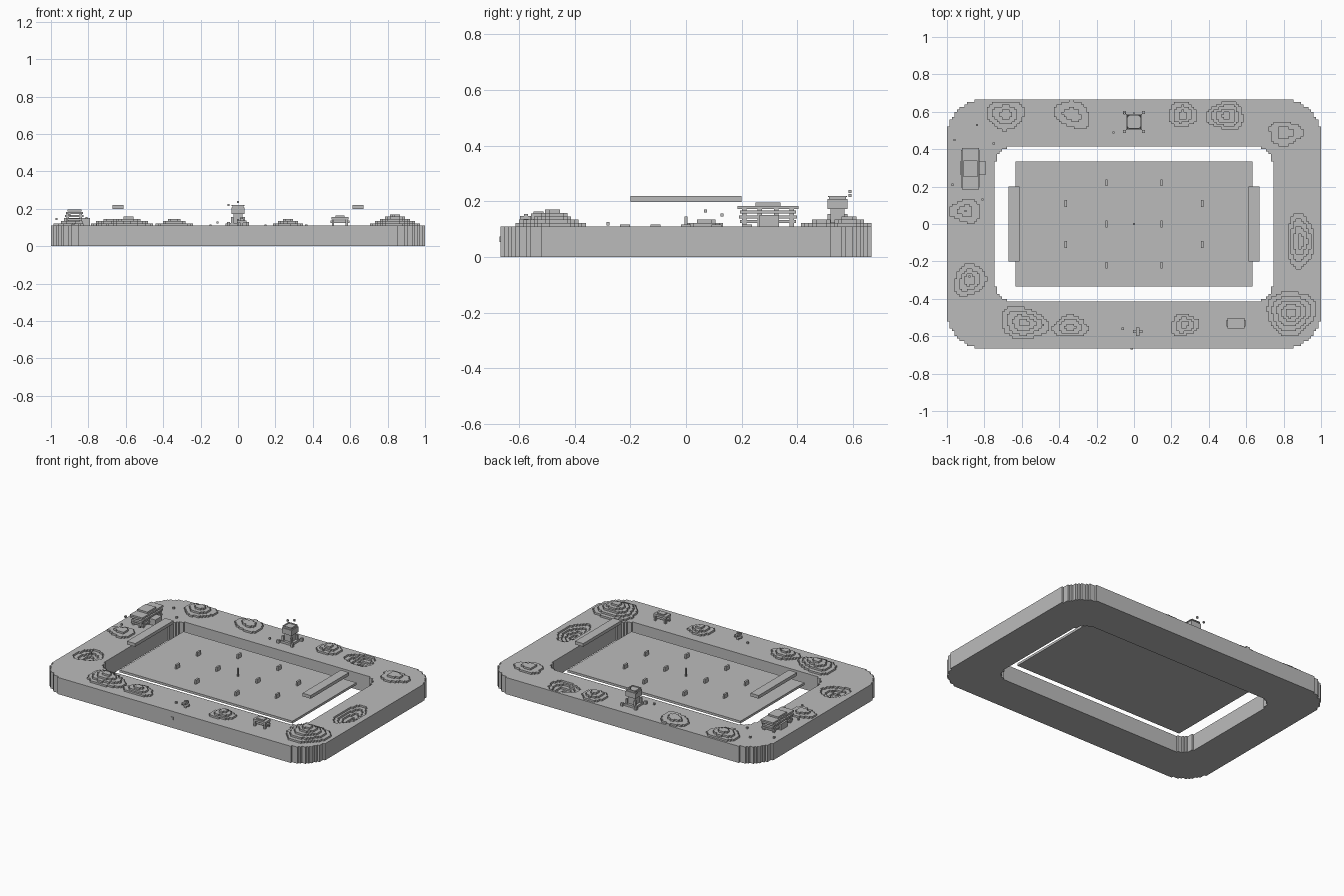
import bpy, bmesh, math
from mathutils import Matrix

old = bpy.data.objects.get("Cube")
if old:
    bpy.data.objects.remove(old)

V = 2 / 150          # grid cell
LAYER = 0.012        # terrace height
TOP = 0.11           # height of the plateau

stone = bpy.data.materials.new("plain_grey")
stone.use_nodes = True
GREY = (0.5, 0.5, 0.5, 1)
stone.diffuse_color = GREY
stone.node_tree.nodes["Principled BSDF"].inputs["Base Color"].default_value = GREY


def finish(name, bm):
    bmesh.ops.remove_doubles(bm, verts=bm.verts, dist=1e-5)
    mesh = bpy.data.meshes.new(name)
    bm.to_mesh(mesh)
    bm.free()
    mesh.materials.append(stone)
    obj = bpy.data.objects.new(name, mesh)
    bpy.context.collection.objects.link(obj)
    return obj


def boxes(name, items):
    """Join boxes given as (cx, cy, z0, width, depth, height)."""
    bm = bmesh.new()
    for x, y, z, w, d, h in items:
        m = Matrix.Translation((x, y, z + h / 2)) @ Matrix.Diagonal((w, d, h, 1))
        bmesh.ops.create_cube(bm, size=1, matrix=m)
    return finish(name, bm)


def stepped_solid(name, heights, base):
    """Blocky solid from a {cell: top height} map."""
    bm = bmesh.new()

    def quad(*pts):
        bm.faces.new([bm.verts.new(p) for p in pts])

    for (i, j), h in heights.items():
        x0, y0 = (i - 75) * V, (j - 50) * V
        x1, y1 = x0 + V, y0 + V
        quad((x0, y0, h), (x1, y0, h), (x1, y1, h), (x0, y1, h))
        quad((x0, y1, base), (x1, y1, base), (x1, y0, base), (x0, y0, base))
        sides = (((1, 0), (x1, y0), (x1, y1)), ((-1, 0), (x0, y1), (x0, y0)),
                 ((0, 1), (x1, y1), (x0, y1)), ((0, -1), (x0, y0), (x1, y0)))
        for (di, dj), a, b in sides:
            low = heights.get((i + di, j + dj), base)
            if low < h:
                quad((*a, low), (*b, low), (*b, h), (*a, h))
    return finish(name, bm)


def in_round_rect(x, y, hx, hy, r):
    dx, dy = max(abs(x) - hx + r, 0), max(abs(y) - hy + r, 0)
    return math.hypot(dx, dy) <= r and abs(x) < hx and abs(y) < hy


def blob(x, y, cx, cy, rx, ry, tilt, n, wobble):
    """Terrace number of a wavy ellipse at a point, zero outside it."""
    c, s = math.cos(tilt), math.sin(tilt)
    u = ((x - cx) * c + (y - cy) * s) / rx
    v = ((y - cy) * c - (x - cx) * s) / ry
    a = math.atan2(v, u)
    d = math.hypot(u, v) / (1 + wobble * math.sin(3 * a + cx * 9))
    return math.ceil((1 - d) * n) if d < 1 else 0


cells = [(i, j, (i - 74.5) * V, (j - 49.5) * V) for i in range(150) for j in range(100)]

# Plateau ring with sunken terraced pits
pits = [
    (0.49, 0.58, 0.10, 0.075, 0.0, 4, 0.10),
    (-0.88, -0.30, 0.09, 0.075, 0.8, 3, 0.10),
    (0.89, -0.09, 0.07, 0.145, 0.0, 4, 0.08),
]
ring = {}
for i, j, x, y in cells:
    if in_round_rect(x, y, 1, 0.667, 0.2) and not in_round_rect(x, y, 0.745, 0.42, 0.115):
        ring[i, j] = TOP - LAYER * max(blob(x, y, *p) for p in pits)
stepped_solid("plateau_ring", ring, 0)

# Terraced hills standing on the plateau
hills = {
    "back_hill_right": (-0.69, 0.585, 0.10, 0.08, 0.0, 3, 0.08),
    "back_rise": (-0.33, 0.585, 0.10, 0.07, -0.4, 2, 0.08),
    "back_hill_left": (0.26, 0.585, 0.075, 0.07, 0.0, 3, 0.06),
    "corner_rise": (0.81, 0.485, 0.09, 0.065, 0.0, 2, 0.10),
    "side_hill": (-0.90, 0.07, 0.08, 0.065, 0.0, 2, 0.12),
    "corner_hill": (0.84, -0.475, 0.13, 0.12, 0.3, 5, 0.07),
    "front_long_hill": (-0.59, -0.53, 0.13, 0.085, -0.2, 4, 0.08),
    "front_low_hill": (-0.34, -0.55, 0.095, 0.06, 0.0, 3, 0.08),
    "front_small_hill": (0.27, -0.54, 0.075, 0.06, 0.2, 3, 0.08),
}
for name, shape in hills.items():
    tops = {}
    for i, j, x, y in cells:
        n = blob(x, y, *shape)
        if n:
            tops[i, j] = TOP + LAYER * n
    stepped_solid(name, tops, TOP - 0.002)

# Arena floor with its pegs
boxes("arena_floor", [(0, 0, 0.075, 1.265, 0.667, 0.015)])
pegs = [(sx * 0.147, y, 0.09, 0.012, 0.036, 0.027) for sx in (-1, 1) for y in (-0.22, 0, 0.22)]
pegs += [(sx * 0.365, sy * 0.11, 0.09, 0.012, 0.036, 0.027) for sx in (-1, 1) for sy in (-1, 1)]
boxes("floor_pegs", pegs)
boxes("centre_post", [(0, 0, 0.09, 0.009, 0.009, 0.055)])

# Hovering side slabs
for name, s in (("left_slab", 1), ("right_slab", -1)):
    boxes(name, [(s * 0.642, 0, 0.198, 0.06, 0.4, 0.021)])

# Timber lodge on the right side
lodge = [(-0.875, 0.295, z, w, d, 0.011) for z, w, d in
         ((0.122, 0.09, 0.20), (0.138, 0.08, 0.21), (0.156, 0.10, 0.20), (0.172, 0.09, 0.22))]
lodge += [(-0.875, 0.295, 0.184, 0.075, 0.09, 0.011), (-0.86, 0.30, 0.11, 0.14, 0.07, 0.04)]
lodge += [(-0.875 + sx * 0.035, 0.295 + dy, TOP, 0.014, 0.016, 0.066)
          for sx in (-1, 1) for dy in (-0.085, -0.03, 0.03, 0.085)]
boxes("lodge", lodge)

# Watchtower at the back
TY = 0.545
tower = [(0, TY, TOP, 0.085, 0.085, 0.014), (0, TY, TOP, 0.05, 0.05, 0.07),
         (0, TY, 0.172, 0.072, 0.072, 0.036), (0, TY, 0.208, 0.06, 0.06, 0.008)]
for sx in (-1, 1):
    for sy in (-1, 1):
        tower.append((sx * 0.05, TY + sy * 0.05, TOP, 0.016, 0.016, 0.02))
        tower.append((sx * 0.03, TY + sy * 0.03, TOP, 0.013, 0.013, 0.045))
    tower.append((sx * 0.03, TY, 0.215, 0.008, 0.06, 0.005))
    tower.append((0, TY + sx * 0.03, 0.215, 0.06, 0.008, 0.005))
boxes("watchtower", tower)

# Small table at the front
table = [(0.545, -0.53, 0.143, 0.09, 0.055, 0.013), (0.545, -0.53, 0.125, 0.10, 0.035, 0.012),
         (0.545, -0.53, 0.155, 0.05, 0.035, 0.008)]
table += [(0.545 + sx * 0.037, -0.53 + sy * 0.02, TOP, 0.013, 0.013, 0.034)
          for sx in (-1, 1) for sy in (-1, 1)]
boxes("front_table", table)

# Small shrub at the front
boxes("front_shrub", [(0.02, -0.575, TOP, 0.014, 0.014, 0.045),
                      (0.02, -0.575, 0.123, 0.05, 0.018, 0.013),
                      (0.02, -0.575, 0.135, 0.02, 0.045, 0.013)])

# Loose pebbles and floating sparks
spots = [(-0.84, 0.53, TOP), (-0.96, 0.45, TOP), (-0.75, 0.43, TOP), (-0.97, 0.21, 0.14),
         (-0.81, 0.13, 0.145), (-0.9, 0.07, 0.16), (-0.11, 0.49, 0.12), (-0.06, -0.56, TOP),
         (-0.05, 0.59, 0.215), (0, 0.59, 0.23), (-0.88, -0.28, 0.114)]
boxes("pebbles", [(x, y, z, 0.011, 0.011, 0.011) for x, y, z in spots])

# Knob on the front wall
boxes("wall_knob", [(-0.013, -0.667, 0.054, 0.014, 0.008, 0.019)])
